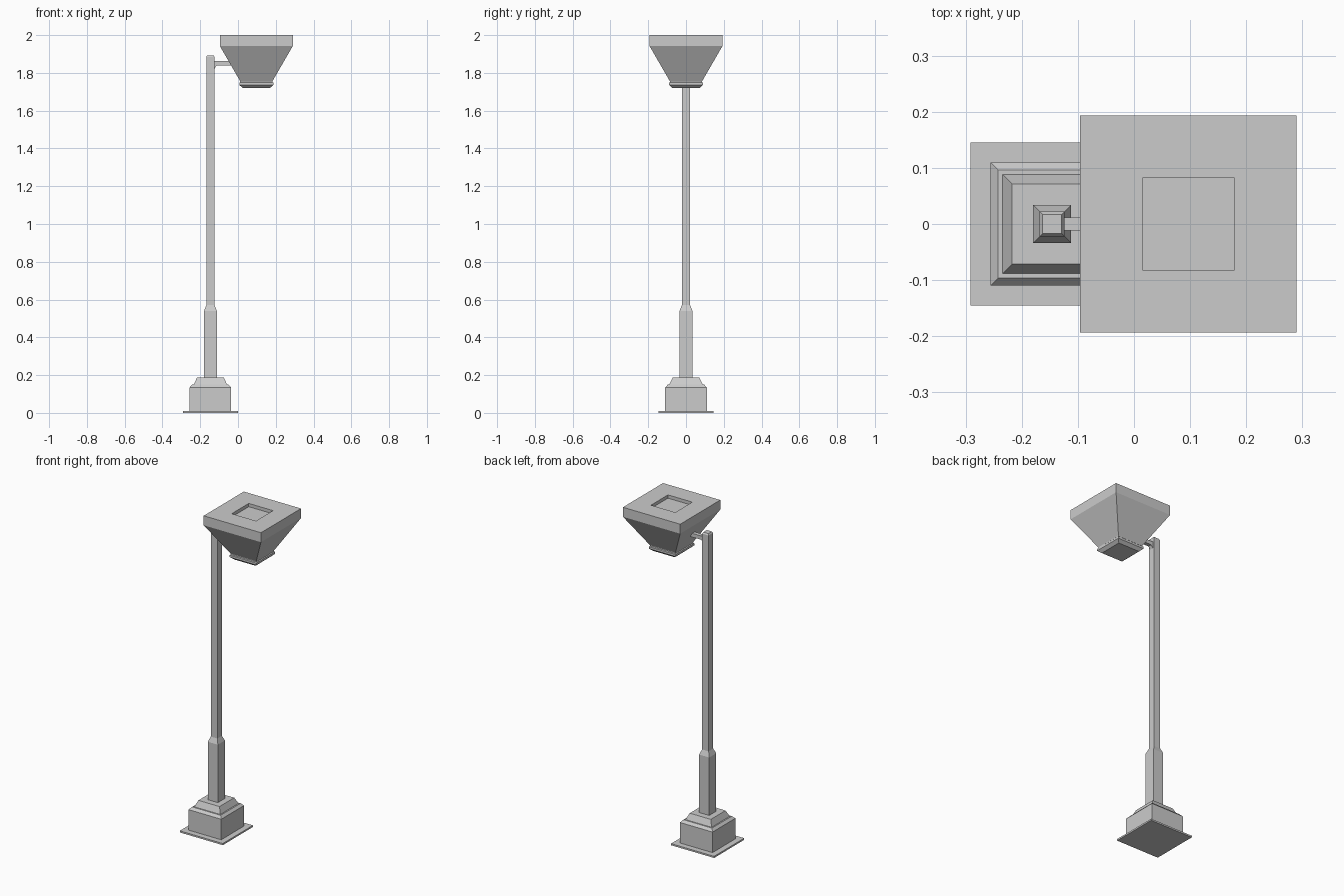
import bpy, bmesh

if "Cube" in bpy.data.objects:
    bpy.data.objects.remove(bpy.data.objects["Cube"])

POLE_X, LAMP_X = -0.146, 0.097


def make_object(name, bm):
    bmesh.ops.recalc_face_normals(bm, faces=bm.faces)
    mesh = bpy.data.meshes.new(name)
    bm.to_mesh(mesh)
    bm.free()
    obj = bpy.data.objects.new(name, mesh)
    bpy.context.collection.objects.link(obj)
    return obj


def square_stack(name, cx, profile):
    """Loft square rings given as (half width, height), capped at both ends."""
    bm = bmesh.new()
    rings = [[bm.verts.new((cx + sx * h, sy * h, z))
              for sx, sy in ((-1, -1), (1, -1), (1, 1), (-1, 1))]
             for h, z in profile]
    for a, b in zip(rings, rings[1:]):
        for i in range(4):
            j = (i + 1) % 4
            bm.faces.new((a[i], a[j], b[j], b[i]))
    bm.faces.new(rings[0][::-1])
    bm.faces.new(rings[-1])
    return make_object(name, bm)


def extruded_side(name, points, half_depth):
    """Extrude an x-z outline symmetrically along y."""
    bm = bmesh.new()
    face = bm.faces.new([bm.verts.new((x, -half_depth, z)) for x, z in points])
    new = bmesh.ops.extrude_face_region(bm, geom=[face])["geom"]
    verts = [v for v in new if isinstance(v, bmesh.types.BMVert)]
    bmesh.ops.translate(bm, verts=verts, vec=(0, 2 * half_depth, 0))
    return make_object(name, bm)


# Ground plate and stepped plinth
square_stack("ground_plate", POLE_X, [(0.145, 0), (0.145, 0.01)])
square_stack("plinth", POLE_X, [(0.11, 0.01), (0.11, 0.135), (0.096, 0.15),
                                (0.088, 0.15), (0.071, 0.187)])

# Post: thick lower sleeve, slim shaft, chamfered top
square_stack("post", POLE_X, [(0.034, 0.187), (0.034, 0.54), (0.022, 0.57),
                              (0.022, 1.885), (0.017, 1.893)])

# Arm with a small flare where it meets the post
extruded_side("arm", [(-0.126, 1.82), (-0.113, 1.84), (-0.03, 1.84),
                      (-0.03, 1.863), (-0.126, 1.863)], 0.012)

# Lamp head with recessed square in its top
square_stack("lamp_head", LAMP_X, [(0.086, 1.752), (0.086, 1.757), (0.193, 1.942),
                                   (0.193, 2.0), (0.082, 2.0), (0.082, 1.98)])

# Collar below the lamp head
square_stack("lamp_collar", LAMP_X, [(0.083, 1.752), (0.09, 1.748), (0.09, 1.736),
                                     (0.072, 1.72)][::-1])
